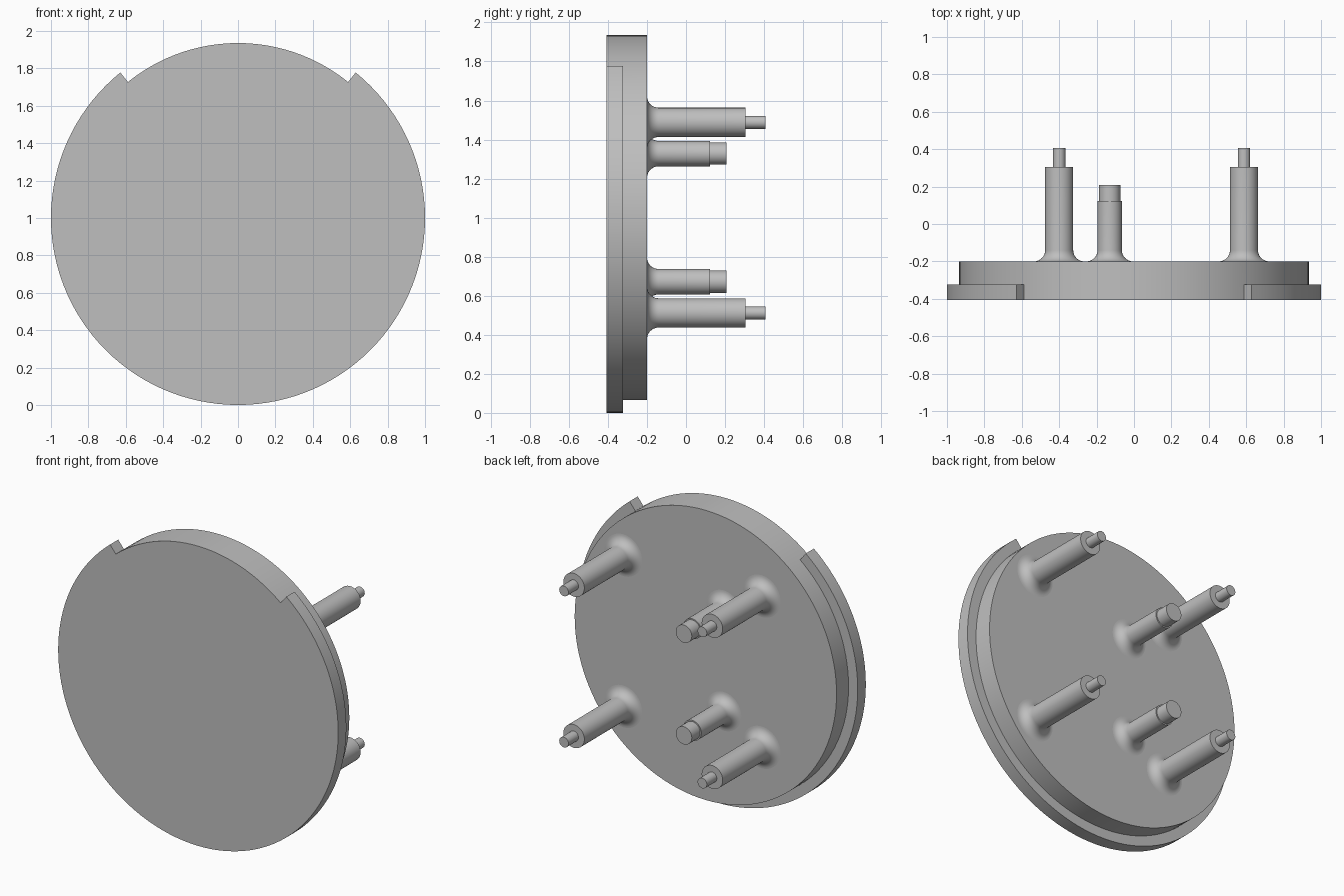
import bpy
import bmesh
from math import sin, cos, pi, radians

if "Cube" in bpy.data.objects:
    bpy.data.objects.remove(bpy.data.objects["Cube"], do_unlink=True)

# Shared grey material
grey = bpy.data.materials.new("plain grey")
grey.use_nodes = True
COLOUR = (0.52, 0.52, 0.52, 1)
grey.diffuse_color = COLOUR
grey.node_tree.nodes["Principled BSDF"].inputs["Base Color"].default_value = COLOUR

# Main dimensions
FRONT, STEP, BACK = -0.406, -0.323, -0.2
RIM, CORE, MID_Z = 1.0, 0.935, 1.0
FILLET = 0.06


def loft(name, rings, location):
    """Skin a list of (y, [(radius, angle), ...]) rings and cap both ends."""
    bm = bmesh.new()
    loops = [[bm.verts.new((r * cos(a), y, r * sin(a))) for r, a in ring]
             for y, ring in rings]
    for lower, upper in zip(loops, loops[1:]):
        for i in range(len(lower)):
            bm.faces.new((lower[i - 1], lower[i], upper[i], upper[i - 1]))
    bm.faces.new(loops[0])
    bm.faces.new(loops[-1])
    bmesh.ops.remove_doubles(bm, verts=bm.verts, dist=1e-5)
    bmesh.ops.recalc_face_normals(bm, faces=bm.faces)
    mesh = bpy.data.meshes.new(name)
    bm.to_mesh(mesh)
    bm.free()
    mesh.materials.append(grey)
    obj = bpy.data.objects.new(name, mesh)
    obj.location = location
    bpy.context.collection.objects.link(obj)
    bpy.ops.object.select_all(action="DESELECT")
    obj.select_set(True)
    bpy.context.view_layer.objects.active = obj
    bpy.ops.object.shade_smooth_by_angle(angle=radians(30))
    return obj


def arc(radius, start, end, steps):
    return [(radius, radians(start + (end - start) * i / steps))
            for i in range(steps + 1)]


def circle(radius, steps=48):
    return [(radius, 2 * pi * i / steps) for i in range(steps)]


# Round plate: the front rim is cut away across the top
outline = arc(RIM, 129, 411, 94) + arc(CORE, 51, 129, 26)
core = [(CORE, a) for r, a in outline]
# Drop the repeated corner points of the plain core at the back
loft("round_plate",
     [(FRONT, outline), (STEP, outline), (STEP, core), (BACK, core)],
     (0, 0, MID_Z))


def pin(name, x, z, radius, shoulder, tip_radius, tip):
    """Post with a flared foot and a narrower end."""
    rings = [(BACK - 0.02, circle(radius + FILLET))]
    for i in range(11):
        a = pi / 2 * i / 10
        rings.append((BACK + FILLET * (1 - cos(a)),
                      circle(radius + FILLET * (1 - sin(a)))))
    rings += [(shoulder, circle(radius)), (shoulder, circle(tip_radius)),
              (tip, circle(tip_radius))]
    loft(name, rings, (x, 0, z))


# Pins mirrored above and below the middle
for level, side in (("upper", 1), ("lower", -1)):
    for place, x in (("right", -0.4), ("left", 0.588)):
        pin(f"{level}_{place}_long_pin", x, MID_Z + side * 0.488,
            0.075, 0.304, 0.033, 0.406)
    pin(f"{level}_short_pin", -0.13, MID_Z + side * 0.328,
        0.065, 0.122, 0.057, 0.208)
